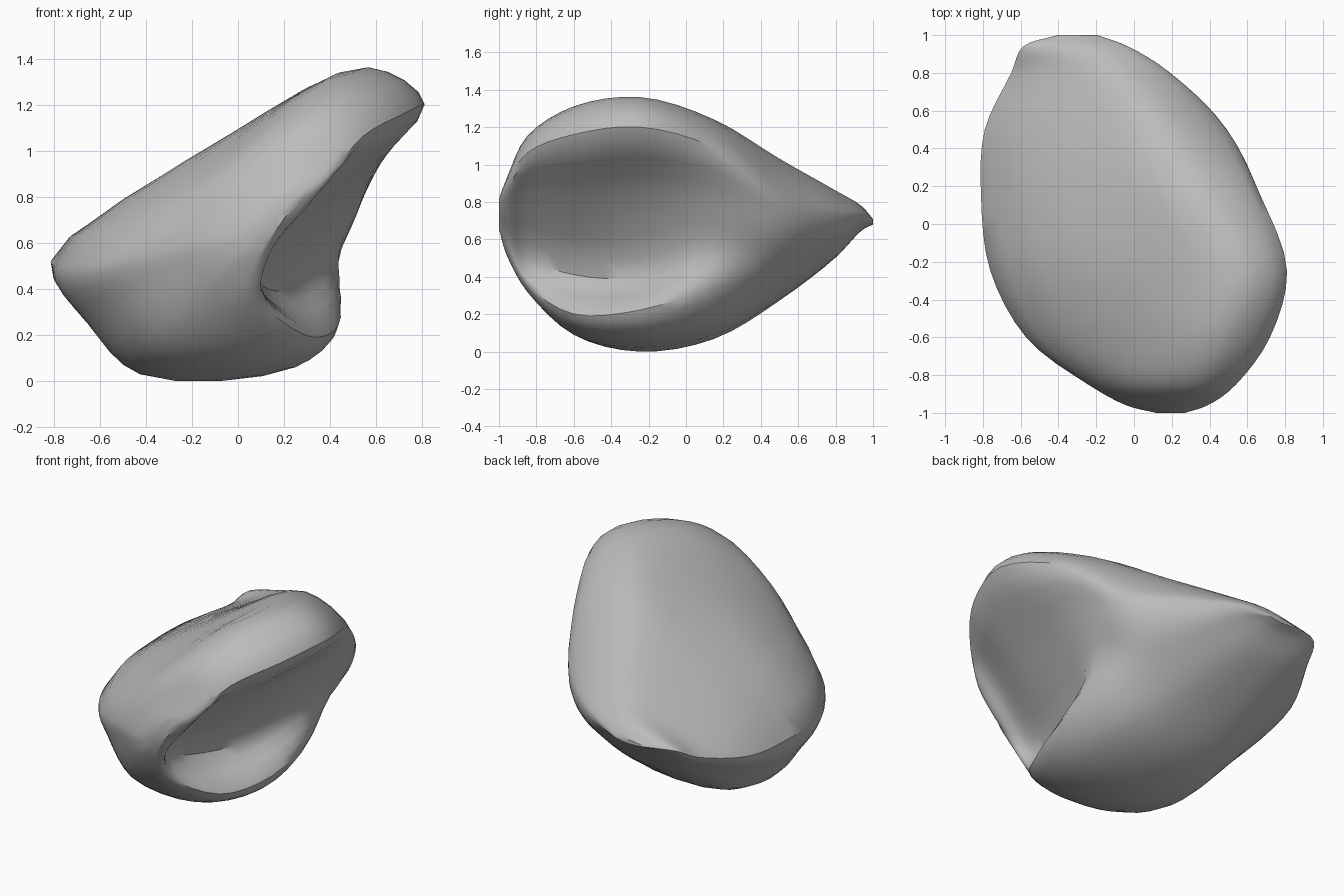
import bpy, bmesh, math
from mathutils import Vector

cube = bpy.data.objects.get("Cube")
if cube:
    bpy.data.objects.remove(cube, do_unlink=True)

# Cross-sections from front to back: depth, then (x, z) points in the order
# left lip, slope, crown, right lip, upper hollow, lower hollow,
# lower rim, belly, lower left, left flank
SECTIONS = [
    (-.96, [(-.04, .62), (.06, .78), (.27, .92), (.39, .89), (.31, .77),
            (.19, .64), (.12, .55), (.08, .52), (0, .53), (-.03, .57)]),
    (-.85, [(-.24, .6), (-.02, .92), (.35, 1.15), (.54, 1.06), (.34, .84),
            (.08, .5), (.1, .36), (.02, .32), (-.14, .38), (-.22, .5)]),
    (-.6, [(-.57, .52), (-.02, 1.02), (.46, 1.31), (.72, 1.16), (.4, .82),
           (.11, .41), (.29, .2), (.1, .1), (-.34, .14), (-.51, .36)]),
    (-.25, [(-.76, .5), (0, 1.09), (.57, 1.36), (.81, 1.2), (.49, .85),
            (.25, .4), (.42, .22), (.25, .06), (-.42, .03), (-.64, .26)]),
    (.15, [(-.81, .51), (-.12, 1.0), (.36, 1.24), (.67, 1.09), (.55, .83),
           (.44, .56), (.43, .34), (.22, .13), (-.42, .09), (-.65, .27)]),
    (.5, [(-.79, .54), (-.22, .89), (.18, 1.03), (.48, .84), (.48, .72),
          (.4, .56), (.24, .41), (.02, .3), (-.45, .29), (-.66, .41)]),
    (.8, [(-.65, .61), (-.35, .78), (-.06, .86), (.18, .76), (.19, .7),
          (.15, .63), (.05, .57), (-.12, .51), (-.38, .51), (-.56, .55)]),
]
STEPS = 4


def span(a, b, c, d, t):
    """Point between b and c on a centripetal curve, which does not overshoot."""
    p, q, r = (math.sqrt((v - u).length) for u, v in ((a, b), (b, c), (c, d)))
    start = ((b - a) / p - (c - a) / (p + q) + (c - b) / q) * q
    end = ((c - b) / q - (d - b) / (q + r) + (d - c) / r) * q
    return (b + start * t + ((c - b) * 3 - start * 2 - end) * t ** 2
            + ((b - c) * 2 + start + end) * t ** 3)


def spline(points, closed):
    """Smooth curve through the points, with a fixed number of steps per span."""
    if closed:
        padded = [points[-1], *points, points[0], points[1]]
    else:
        padded = [points[0] * 2 - points[1], *points, points[-1] * 2 - points[-2]]
    result = [span(*padded[i:i + 4], s / STEPS)
              for i in range(len(padded) - 3) for s in range(STEPS)]
    return result if closed else result + [points[-1]]


def shrink(ring, centre, scale_x, scale_z):
    """Copy of a ring, squeezed and moved to a new centre."""
    middle = sum(ring, Vector()) / len(ring)
    return [centre + Vector(((p.x - middle.x) * scale_x, 0, (p.z - middle.z) * scale_z))
            for p in ring]


# Control rings, with a small nose in front and a rounded wedge edge behind
rings = [[Vector((x, y, z)) for x, z in pts] for y, pts in SECTIONS]
nose = shrink(rings[0], Vector((.18, -1, .72)), .35, .4)
wedge = shrink(rings[-1], Vector((-.26, .94, .7)), .66, .36)
edge = shrink(rings[-1], Vector((-.28, 1, .69)), .25, .08)
rings = [nose, *rings, wedge, edge]

# Smooth along the body, then around each ring
columns = [spline(list(column), False) for column in zip(*rings)]
loops = [spline(list(ring), True) for ring in zip(*columns)]

bm = bmesh.new()
rows = [[bm.verts.new(p) for p in loop] for loop in loops]
count = len(rows[0])
for near, far in zip(rows, rows[1:]):
    for i in range(count):
        j = (i + 1) % count
        bm.faces.new((near[i], near[j], far[j], far[i]))
# Close both ends with fans
for row in (rows[0], rows[-1]):
    hub = bm.verts.new(sum((v.co for v in row), Vector()) / count)
    for i in range(count):
        bm.faces.new((row[i], row[(i + 1) % count], hub))
bmesh.ops.recalc_face_normals(bm, faces=bm.faces)

# Rest the body on the ground
lowest = min(v.co.z for v in bm.verts)
bmesh.ops.translate(bm, verts=bm.verts, vec=(0, 0, -lowest))

mesh = bpy.data.meshes.new("hollowed_stone")
bm.to_mesh(mesh)
bm.free()
stone = bpy.data.objects.new("hollowed_stone", mesh)
bpy.context.collection.objects.link(stone)

# Plain grey stone
grey = bpy.data.materials.new("stone_grey")
grey.use_nodes = True
colour = (.5, .5, .5, 1)
grey.diffuse_color = colour
grey.node_tree.nodes["Principled BSDF"].inputs["Base Color"].default_value = colour
mesh.materials.append(grey)

bpy.context.view_layer.objects.active = stone
stone.select_set(True)
bpy.ops.object.shade_smooth_by_angle(angle=math.radians(40))
